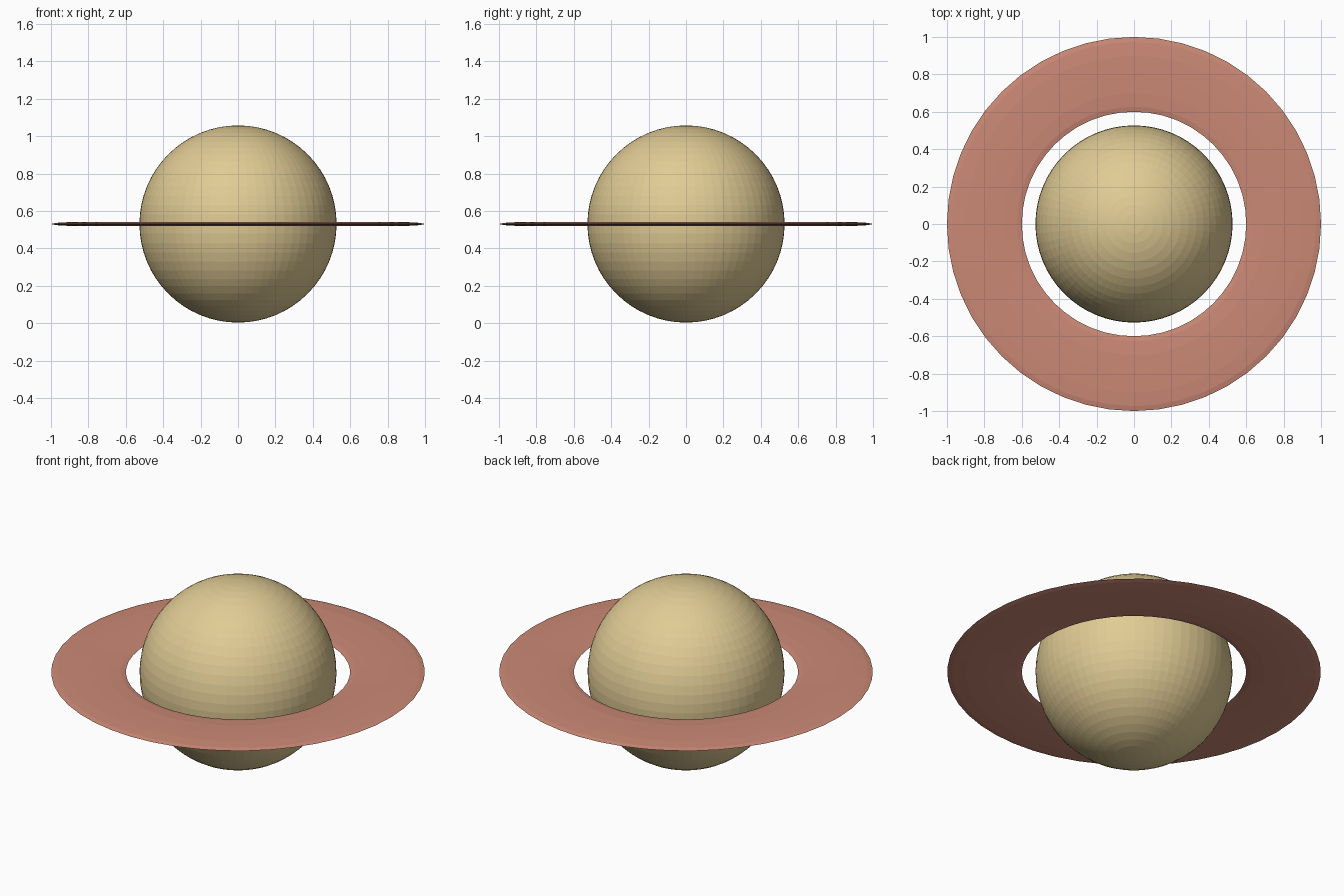
import bpy

if "Cube" in bpy.data.objects:
    bpy.data.objects.remove(bpy.data.objects["Cube"])

CENTER = (0, 0, 0.53)


def paint(obj, name, color):
    mat = bpy.data.materials.new(name)
    mat.diffuse_color = color
    mat.use_nodes = True
    mat.node_tree.nodes["Principled BSDF"].inputs["Base Color"].default_value = mat.diffuse_color
    obj.data.materials.append(mat)


# Faceted globe
bpy.ops.mesh.primitive_uv_sphere_add(segments=64, ring_count=32, radius=0.527, location=CENTER)
globe = bpy.context.object
globe.name = "planet_globe"
globe.location.z = 0.53
paint(globe, "sand", (0.75, 0.60, 0.30, 1))

# Flat ring: a torus squashed to a thin disc with rounded rims
bpy.ops.mesh.primitive_torus_add(major_segments=48, minor_segments=12,
                                 major_radius=0.8, minor_radius=0.2, location=CENTER)
ring = bpy.context.object
ring.name = "planet_ring"
ring.scale.z = 0.06
bpy.ops.object.transform_apply(location=False, rotation=False, scale=True)
paint(ring, "terracotta", (0.60, 0.25, 0.18, 1))
